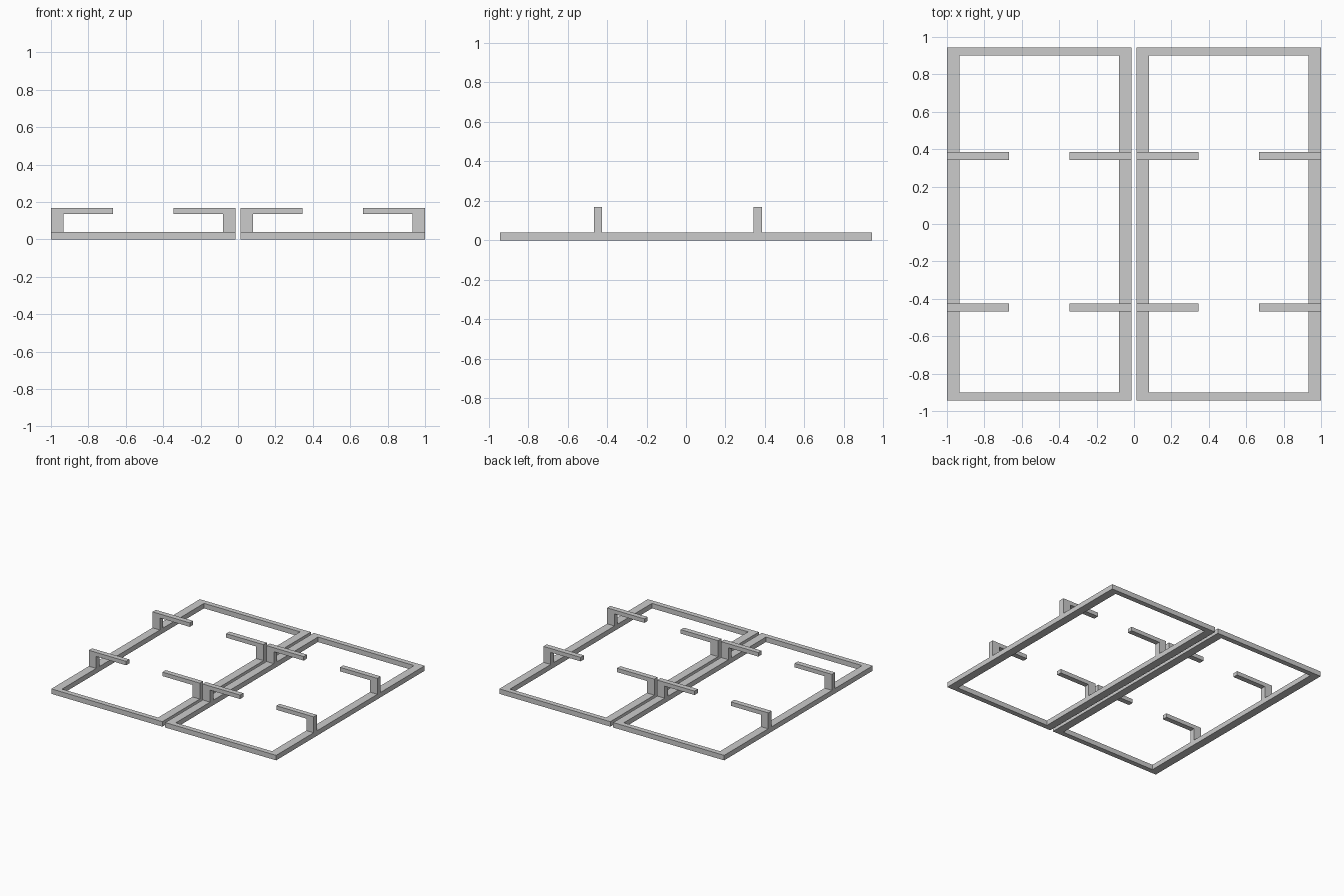
import bpy, bmesh

if "Cube" in bpy.data.objects:
    bpy.data.objects.remove(bpy.data.objects["Cube"])

GAP, OUT = 0.013, 1.0          # inner and outer x of each frame
HALF_Y = 0.943
SIDE_W, END_W = 0.066, 0.041   # rail widths
FRAME_H, TOP = 0.04, 0.168


def make_object(name, bm):
    bmesh.ops.recalc_face_normals(bm, faces=bm.faces)
    mesh = bpy.data.meshes.new(name)
    bm.to_mesh(mesh)
    bm.free()
    obj = bpy.data.objects.new(name, mesh)
    bpy.context.collection.objects.link(obj)
    return obj


def rect(x0, x1, y0, y1):
    return [(x0, y0), (x1, y0), (x1, y1), (x0, y1)]


def frame(name, x0, x1):
    """Rectangular ring: four flat quads extruded upwards."""
    bm = bmesh.new()
    outer = [bm.verts.new((x, y, 0)) for x, y in rect(x0, x1, -HALF_Y, HALF_Y)]
    inner = [bm.verts.new((x, y, 0)) for x, y in
             rect(x0 + SIDE_W, x1 - SIDE_W, -HALF_Y + END_W, HALF_Y - END_W)]
    faces = [bm.faces.new((outer[i], outer[(i + 1) % 4], inner[(i + 1) % 4], inner[i]))
             for i in range(4)]
    ext = bmesh.ops.extrude_face_region(bm, geom=faces, use_keep_orig=True)
    verts = [g for g in ext["geom"] if isinstance(g, bmesh.types.BMVert)]
    bmesh.ops.translate(bm, verts=verts, vec=(0, 0, FRAME_H))
    return make_object(name, bm)


def bracket(name, x, direction, y0, y1):
    """Post with a horizontal arm: an L profile in x-z, extruded along y."""
    profile = [(0, FRAME_H), (SIDE_W, FRAME_H), (SIDE_W, 0.136),
               (0.332, 0.136), (0.332, TOP), (0, TOP)]
    bm = bmesh.new()
    face = bm.faces.new([bm.verts.new((x + direction * px, y0, pz)) for px, pz in profile])
    ext = bmesh.ops.extrude_face_region(bm, geom=[face], use_keep_orig=True)
    verts = [g for g in ext["geom"] if isinstance(g, bmesh.types.BMVert)]
    bmesh.ops.translate(bm, verts=verts, vec=(0, y1 - y0, 0))
    return make_object(name, bm)


# Two frames, each with four inward-pointing brackets
for side, x0, x1 in (("left", -OUT, -GAP), ("right", GAP, OUT)):
    frame(f"{side}_frame", x0, x1)
    for row, y0, y1 in (("front", -0.467, -0.426), ("back", 0.342, 0.384)):
        bracket(f"{side}_frame_{row}_bracket_a", x0, 1, y0, y1)
        bracket(f"{side}_frame_{row}_bracket_b", x1, -1, y0, y1)
